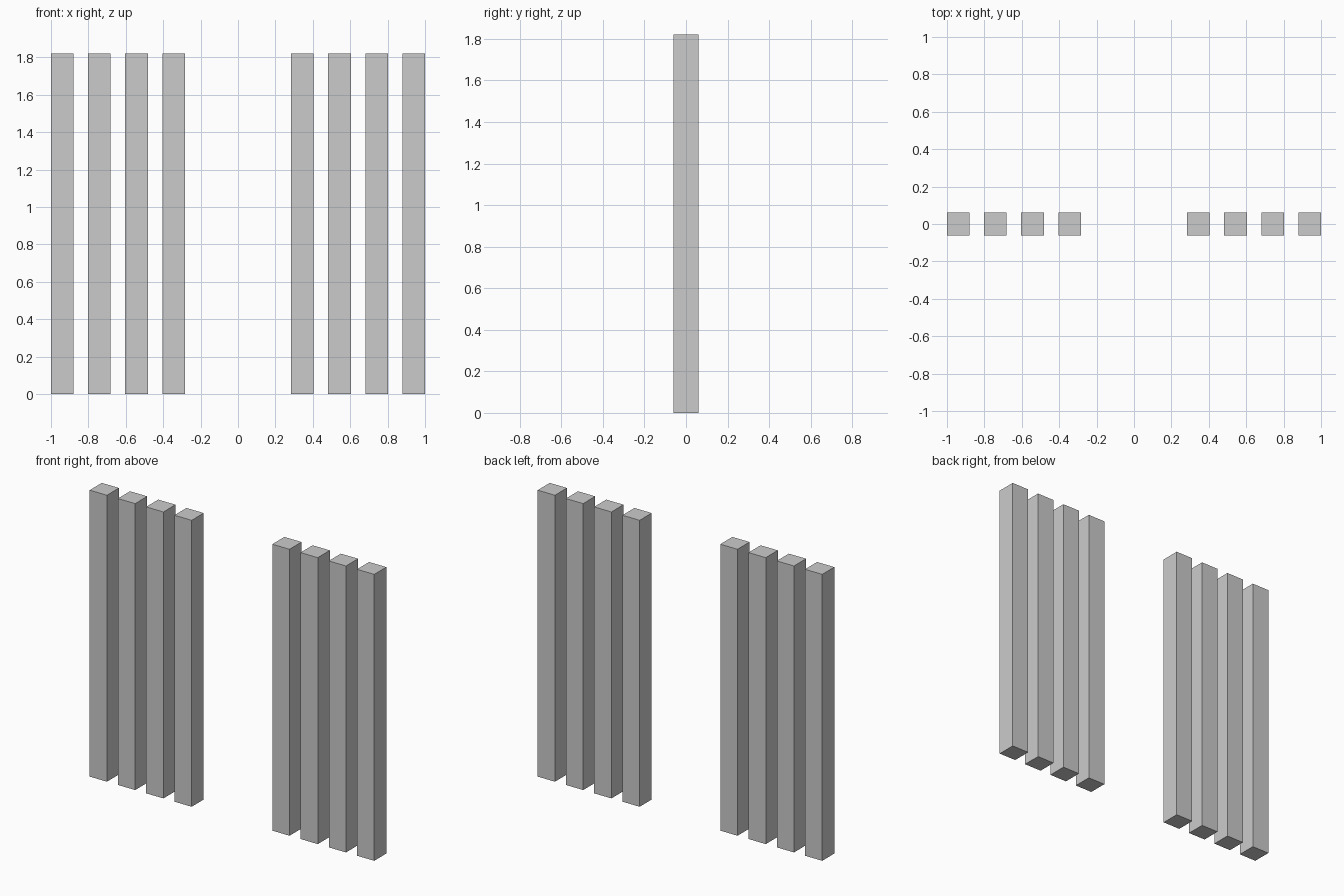
import bpy

if "Cube" in bpy.data.objects:
    bpy.data.objects.remove(bpy.data.objects["Cube"])

WIDTH = 0.121     # square section of each post
HEIGHT = 1.82
PITCH = 0.1985    # spacing between neighbouring posts
OUTER = 1.0 - WIDTH / 2


def post(name, x):
    bpy.ops.mesh.primitive_cube_add(size=1, location=(x, 0, HEIGHT / 2))
    ob = bpy.context.object
    ob.name = name
    ob.scale = (WIDTH, WIDTH, HEIGHT)
    bpy.ops.object.transform_apply(location=False, rotation=False, scale=True)


# Two mirrored groups of four posts, with an opening between them
for side, label in ((-1, "left"), (1, "right")):
    for i in range(4):
        post(f"{label}_post_{i + 1}", side * (OUTER - i * PITCH))
